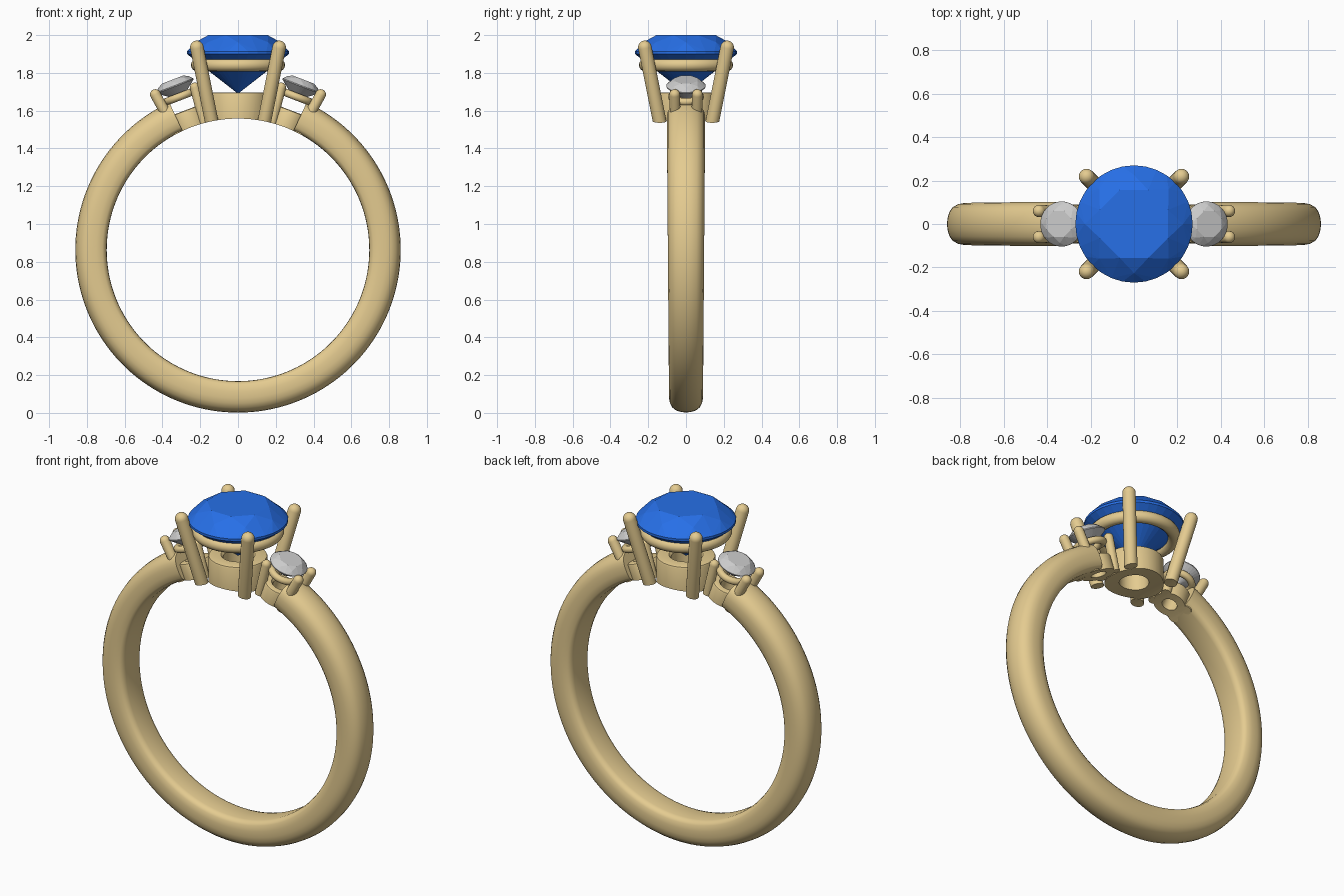
import bpy, bmesh
from math import sin, cos, pi, radians
from mathutils import Matrix, Vector

if "Cube" in bpy.data.objects:
    bpy.data.objects.remove(bpy.data.objects["Cube"])

CZ, FINGER = 0.863, 0.695          # ring centre height, finger hole radius


def material(name, rgb):
    m = bpy.data.materials.new(name)
    m.diffuse_color = (*rgb, 1)
    m.use_nodes = True
    m.node_tree.nodes["Principled BSDF"].inputs["Base Color"].default_value = m.diffuse_color
    return m


GOLD = material("gold", (0.78, 0.60, 0.28))
BLUE = material("blue_gem", (0.02, 0.16, 0.80))


def finish(name, bm, mat=None, smooth=True, cut=None):
    bmesh.ops.remove_doubles(bm, verts=bm.verts, dist=1e-5)
    bmesh.ops.recalc_face_normals(bm, faces=bm.faces)
    me = bpy.data.meshes.new(name)
    bm.to_mesh(me)
    bm.free()
    ob = bpy.data.objects.new(name, me)
    bpy.context.collection.objects.link(ob)
    if mat:
        me.materials.append(mat)
    bpy.ops.object.select_all(action='DESELECT')
    ob.select_set(True)
    bpy.context.view_layer.objects.active = ob
    if cut:
        mod = ob.modifiers.new("finger_cut", 'BOOLEAN')
        mod.operation, mod.object, mod.solver = 'DIFFERENCE', cut, 'EXACT'
        bpy.ops.object.modifier_apply(modifier=mod.name)
    if smooth:
        bpy.ops.object.shade_smooth_by_angle(angle=radians(40))
    return ob


def bridge(bm, rings, closed_rings):
    """Quads between successive vertex loops."""
    n = len(rings)
    for i in range(n if closed_rings else n - 1):
        a, b = rings[i], rings[(i + 1) % n]
        for j in range(len(a)):
            k = (j + 1) % len(a)
            bm.faces.new((a[j], a[k], b[k], b[j]))


def lathe(name, profile, mtx, closed=False, n=48, cut=None):
    """Revolve (radius, height) points about local z."""
    bm = bmesh.new()
    rings = [[bm.verts.new(mtx @ Vector((r * cos(2 * pi * j / n), r * sin(2 * pi * j / n), h)))
              for j in range(n)] for r, h in profile]
    bridge(bm, rings, closed)
    bmesh.ops.dissolve_degenerate(bm, dist=1e-6, edges=bm.edges)
    return finish(name, bm, GOLD, cut=cut)


def wire_ring(name, major, minor, mtx):
    prof = [(major + minor * cos(2 * pi * i / 16), minor * sin(2 * pi * i / 16)) for i in range(16)]
    return lathe(name, prof, mtx, closed=True)


def collar(name, outer, inner, lo, hi, mtx, cut):
    b = 0.012
    prof = [(inner, lo), (outer, lo), (outer, hi - b), (outer - b * .3, hi - b * .3),
            (outer - b, hi), (inner + b, hi), (inner, hi - b)]
    return lathe(name, prof, mtx, closed=True, cut=cut)


def prong(name, bottom, top, r, mtx, cut):
    """Round rod with domed tip; the foot is trimmed by the finger hole."""
    bottom, top = mtx @ Vector(bottom), mtx @ Vector(top)
    d = top - bottom
    m = Matrix.Translation(bottom) @ d.to_track_quat('Z', 'Y').to_matrix().to_4x4()
    prof = [(0, -0.03), (r, -0.03)]
    prof += [(r * cos(a * pi / 12), d.length + r * sin(a * pi / 12)) for a in range(6)]
    prof += [(0, d.length + r)]
    return lathe(name, prof, m, n=24, cut=cut)


def gem(name, s, mtx, mat=None):
    """Brilliant cut: table, crown, girdle, pavilion, culet; girdle at local z 0."""
    bm = bmesh.new()
    for count, r, h, off in ((8, .17, .093, 0), (8, .226, .055, .5), (32, .27, .007, 0),
                             (32, .27, -.007, 0), (8, .07, -.155, .5), (1, 0, -.217, 0)):
        for i in range(count):
            a = 2 * pi * (i + off) / count + pi / 8
            bm.verts.new(mtx @ (s * Vector((r * cos(a), r * sin(a), h))))
    bmesh.ops.convex_hull(bm, input=bm.verts)
    return finish(name, bm, mat, smooth=False)


# finger hole cutter
bm = bmesh.new()
bmesh.ops.create_cone(bm, cap_ends=True, segments=160, radius1=FINGER, radius2=FINGER, depth=1,
                      matrix=Matrix.Translation((0, 0, CZ)) @ Matrix.Rotation(pi / 2, 4, 'X'))
cutter = finish("finger_cutter", bm, smooth=False)
cutter.hide_render = True

# open band, slightly narrower at the bottom
half = [(.695, .0), (.696, .6), (.702, .82), (.718, .95), (.75, 1), (.785, 1),
        (.812, .94), (.835, .8), (.85, .58), (.858, .3), (.8615, 0)]
section = half + [(r, -w) for r, w in half[-2:0:-1]]
bm = bmesh.new()
rings, steps, gap = [], 128, radians(25)
for i in range(steps + 1):
    t = gap + (2 * pi - 2 * gap) * i / steps
    w = .096 + .006 * cos(t)
    rings.append([bm.verts.new((r * sin(t), y * w, CZ + r * cos(t))) for r, y in section])
bridge(bm, rings, False)
bm.faces.new(rings[0])
bm.faces.new(rings[-1])
finish("band", bm, GOLD)

# centre setting
I = Matrix.Identity(4)
gem("centre_stone", 1, Matrix.Translation((0, 0, 1.907)), BLUE)
wire_ring("centre_gallery_ring", .215, .034, Matrix.Translation((0, 0, 1.842)))
collar("centre_collar", .16, .08, 1.50, 1.697, I, cutter)
for sx in (-1, 1):
    for sy in (-1, 1):
        prong("centre_prong", (.14 * sx, .14 * sy, 1.545), (.218 * sx, .218 * sy, 1.935),
              .036, I, cutter)

# side settings, tilted along the band
for s, side in ((-1, "left"), (1, "right")):
    M = Matrix.Translation((0, 0, CZ)) @ Matrix.Rotation(s * radians(21), 4, 'Y')
    gem(side + "_stone", .385, M @ Matrix.Translation((0, 0, .93)))
    wire_ring(side + "_gallery_ring", .075, .02, M @ Matrix.Translation((0, 0, .868)))
    collar(side + "_collar", .09, .042, .67, .79, M, cutter)
    for sy in (-1, 1):
        prong(side + "_outer_prong", (s * .083, .055 * sy, .71), (s * .114, .06 * sy, .925),
              .028, M, cutter)
        prong(side + "_inner_prong", (-s * .075, .055 * sy, .71), (-s * .095, .06 * sy, .885),
              .026, M, cutter)

bpy.data.objects.remove(cutter)
